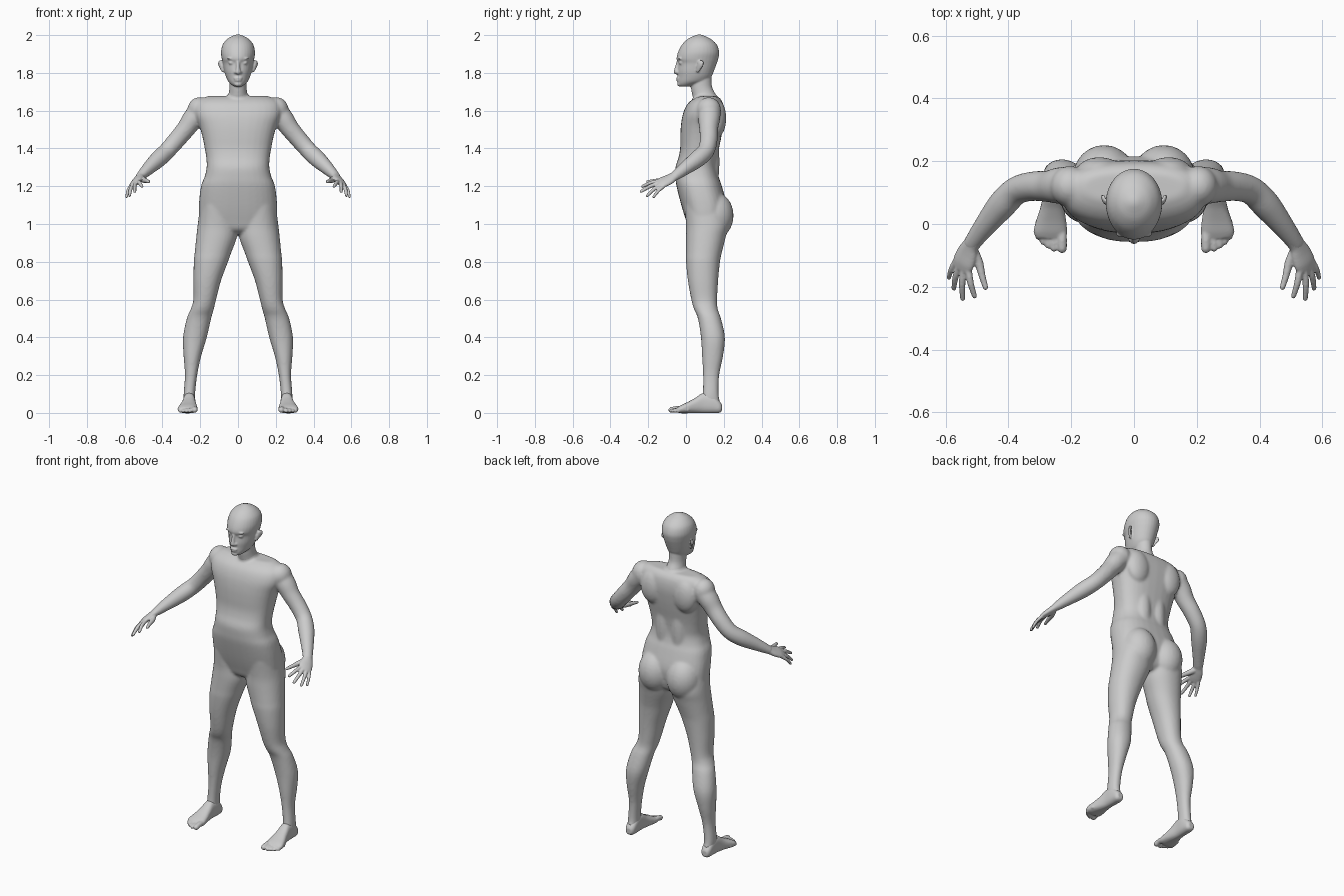
import bpy, bmesh
from math import sin, cos, pi
from mathutils import Vector, Matrix


def spline(rows, k=4):
    """Catmull-Rom interpolation of rows of numbers."""
    out = []
    for i in range(len(rows) - 1):
        p = [rows[max(i - 1, 0)], rows[i], rows[i + 1], rows[min(i + 2, len(rows) - 1)]]
        for j in range(k):
            t = j / k
            out.append([0.5 * (2 * b + (c - a) * t + (2 * a - 5 * b + 4 * c - d) * t * t
                        + (3 * b - a - 3 * c + d) * t ** 3) for a, b, c, d in zip(*p)])
    return out + [list(rows[-1])]


def loft(bm, rings, side=1, e=2.0, n=32):
    """Skin superellipse rings given as (centre, U, V)."""
    def se(v):
        return (1 if v >= 0 else -1) * abs(v) ** (2 / e)
    loops = []
    for c, u, v in rings:
        pts = [c + u * se(cos(2 * pi * i / n)) + v * se(sin(2 * pi * i / n)) for i in range(n)]
        loops.append([bm.verts.new((p.x * side, p.y, p.z)) for p in pts])
    for a, b in zip(loops, loops[1:]):
        for i in range(n):
            bm.faces.new((a[i], a[(i + 1) % n], b[(i + 1) % n], b[i]))
    bm.faces.new(loops[0][::-1])
    bm.faces.new(loops[-1])


def slices_z(bm, rows, side=1, e=2.0):
    """Horizontal slices: z, x min, x max, y front, y back."""
    loft(bm, [(Vector(((a + b) / 2, (f + k) / 2, z)), Vector(((b - a) / 2, 0, 0)),
               Vector((0, (k - f) / 2, 0))) for z, a, b, f, k in spline(rows)], side, e)


def slices_y(bm, rows, side=1, e=2.0):
    """Front-to-back slices: y, x min, x max, z low, z high."""
    loft(bm, [(Vector(((a + b) / 2, y, (l + h) / 2)), Vector(((b - a) / 2, 0, 0)),
               Vector((0, 0, (h - l) / 2))) for y, a, b, l, h in spline(rows)], side, e)


def limb(bm, rows, side=1, normal=(0.61, -0.16, 0.78), n=20):
    """Round-ended tube along x, y, z, half width, half thickness."""
    pts = spline(rows)
    rings = []
    for i, p in enumerate(pts):
        t = (Vector(pts[min(i + 1, len(pts) - 1)][:3]) - Vector(pts[max(i - 1, 0)][:3])).normalized()
        u = t.cross(Vector(normal)).normalized()
        v = u.cross(t)
        end = -1 if i == 0 else 1 if i == len(pts) - 1 else 0
        steps = [0] if not end else [1.35, 1.0, 0.5, 0] if end < 0 else [0, 0.5, 1.0, 1.35]
        for a in steps:
            rings.append((Vector(p[:3]) + t * end * min(p[3:]) * sin(a),
                          u * p[3] * cos(a), v * p[4] * cos(a)))
    loft(bm, rings, side, 2.0, n)


def blob(bm, c, r, side=1):
    m = Matrix.Translation((c[0] * side, c[1], c[2])) @ Matrix.Diagonal((*r, 1))
    bmesh.ops.create_uvsphere(bm, u_segments=24, v_segments=16, radius=1, matrix=m)


def finish(bm, name, voxel, smooth):
    """Fuse the overlapping volumes into one smooth skin."""
    bmesh.ops.recalc_face_normals(bm, faces=bm.faces[:])
    me = bpy.data.meshes.new(name)
    bm.to_mesh(me)
    bm.free()
    me.polygons.foreach_set("use_smooth", [True] * len(me.polygons))
    ob = bpy.data.objects.new(name, me)
    bpy.context.collection.objects.link(ob)
    r = ob.modifiers.new("fuse", 'REMESH')
    r.mode = 'VOXEL'
    r.voxel_size = voxel
    r.use_smooth_shade = True
    s = ob.modifiers.new("soften", 'SMOOTH')
    s.factor = 0.5
    s.iterations = smooth


def sym(rows):
    """Half widths to symmetric slices."""
    return [(z, -w, w, f, k) for z, w, f, k in rows]


NECK = sym([(1.62, .07, .04, .18), (1.66, .062, .038, .172), (1.69, .05, .032, .155),
            (1.73, .045, .026, .137), (1.80, .045, .03, .135)])

# torso, arms and legs
bm = bmesh.new()
slices_z(bm, sym([(.945, .06, .06, .16), (.97, .14, .02, .19), (1.02, .20, .0, .205),
                  (1.1, .207, -.025, .215), (1.2, .196, -.05, .19), (1.25, .177, -.056, .173),
                  (1.3, .166, -.056, .165), (1.35, .168, -.04, .168), (1.4, .176, -.031, .175),
                  (1.46, .188, -.03, .187), (1.52, .205, -.027, .197), (1.58, .228, -.017, .203),
                  (1.63, .225, .004, .198), (1.66, .20, .035, .185), (1.677, .16, .07, .165)]), e=2.5)
slices_z(bm, NECK)
for s in (1, -1):
    # shoulder blade, back muscle, buttock, shoulder cap
    blob(bm, (.11, .165, 1.56), (.075, .048, .10), s)
    blob(bm, (.05, .135, 1.33), (.05, .042, .2), s)
    blob(bm, (.095, .15, 1.045), (.1, .102, .125), s)
    blob(bm, (.205, .12, 1.605), (.062, .065, .066), s)
    # arm
    limb(bm, [(.20, .125, 1.60, .06, .06), (.24, .122, 1.555, .058, .056), (.275, .12, 1.505, .05, .05),
              (.325, .12, 1.445, .047, .047), (.375, .106, 1.388, .045, .045),
              (.42, .062, 1.345, .046, .045), (.47, .0, 1.298, .037, .036),
              (.512, -.055, 1.257, .029, .025), (.522, -.07, 1.247, .028, .02)], s, n=28)
    # leg
    slices_z(bm, [(1.1, .02, .2, -.01, .2), (1.0, .006, .213, .0, .225), (.93, .006, .221, .0, .21),
                  (.85, .035, .229, .0, .19), (.8, .053, .234, .0, .18), (.7, .09, .236, .01, .17),
                  (.6, .116, .236, .028, .165), (.55, .128, .25, .042, .168),
                  (.5, .142, .271, .063, .185), (.4, .165, .291, .079, .206),
                  (.3, .195, .288, .085, .196), (.2, .216, .281, .09, .176),
                  (.1, .227, .288, .088, .173), (.05, .227, .286, .075, .182)], s, 2.15)
finish(bm, "body", .008, 6)

# head with face features
bm = bmesh.new()
slices_z(bm, sym([(1.728, .02, -.03, .02), (1.738, .035, -.042, .06), (1.755, .052, -.044, .11),
                  (1.78, .064, -.043, .135), (1.81, .073, -.044, .148), (1.85, .08, -.041, .163),
                  (1.875, .086, -.05, .171), (1.91, .09, -.042, .176), (1.95, .081, -.021, .163),
                  (1.98, .056, .01, .131), (1.996, .028, .042, .098), (2.003, .008, .062, .078)]))
slices_z(bm, NECK)
limb(bm, [(0, -.038, 1.865, .009, .01), (0, -.047, 1.83, .01, .012), (0, -.052, 1.805, .014, .013)],
     normal=(0, -1, 0))
blob(bm, (0, -.042, 1.772), (.024, .01, .006))
blob(bm, (0, -.041, 1.761), (.02, .01, .006))
blob(bm, (0, -.035, 1.74), (.02, .011, .012))
for s in (1, -1):
    blob(bm, (.013, -.045, 1.803), (.008, .01, .008), s)
    blob(bm, (.034, -.026, 1.853), (.017, .012, .009), s)
    blob(bm, (.034, -.032, 1.876), (.026, .011, .006), s)
    limb(bm, [(.08, .062, 1.808, .009, .006), (.087, .068, 1.825, .013, .007),
              (.096, .078, 1.848, .018, .007), (.096, .082, 1.86, .014, .006)], s, (1, -.4, 0))
finish(bm, "head", .005, 3)

# hands: palm, thumb and four fingers
FINGERS = [((.528, -.145, 1.226), (.508, -.23, 1.199), .0105),
           ((.543, -.143, 1.217), (.546, -.238, 1.172), .0105),
           ((.558, -.136, 1.207), (.574, -.205, 1.150), .0100),
           ((.570, -.122, 1.197), (.590, -.172, 1.143), .0090)]
for s, label in ((1, "left_hand"), (-1, "right_hand")):
    bm = bmesh.new()
    limb(bm, [(.500, -.04, 1.268, .03, .027), (.518, -.066, 1.25, .028, .021),
              (.530, -.09, 1.236, .036, .019), (.542, -.12, 1.222, .040, .017),
              (.549, -.14, 1.212, .036, .013)], s)
    limb(bm, [(.518, -.075, 1.243, .017, .016), (.496, -.12, 1.232, .015, .014),
              (.484, -.165, 1.228, .011, .011), (.473, -.203, 1.224, .009, .008)], s)
    for a, b, r in FINGERS:
        a, b = Vector(a), Vector(b)
        mid = (a + b) / 2 + Vector((.003, 0, .005))
        limb(bm, [(*(a + (a - b) * .2), r, r), (*a, r * 1.1, r * 1.1),
                  (*mid, r, r), (*b, r * .8, r * .75)], s, n=14)
    finish(bm, label, .004, 2)

# feet: sole block and five toes
TOES = [(.229, -.078, .0155), (.255, -.078, .011), (.273, -.069, .0105),
        (.290, -.057, .010), (.305, -.042, .0095)]
for s, label in ((1, "left_foot"), (-1, "right_foot")):
    bm = bmesh.new()
    slices_y(bm, [(.19, .24, .275, .01, .045), (.175, .229, .285, .0, .065), (.14, .225, .289, -.002, .10),
                  (.09, .226, .291, -.002, .105), (.05, .222, .299, -.002, .08),
                  (.01, .216, .312, -.002, .058), (-.025, .213, .32, -.002, .042),
                  (-.045, .217, .312, .002, .03)], s, 2.5)
    for x, y, r in TOES:
        limb(bm, [(x, y + .05, r + .006, r, r), (x, y + .025, r + .006, r, r * .95),
                  (x, y, r, r, r)], s, (0, 0, 1), 14)
    finish(bm, label, .005, 3)
